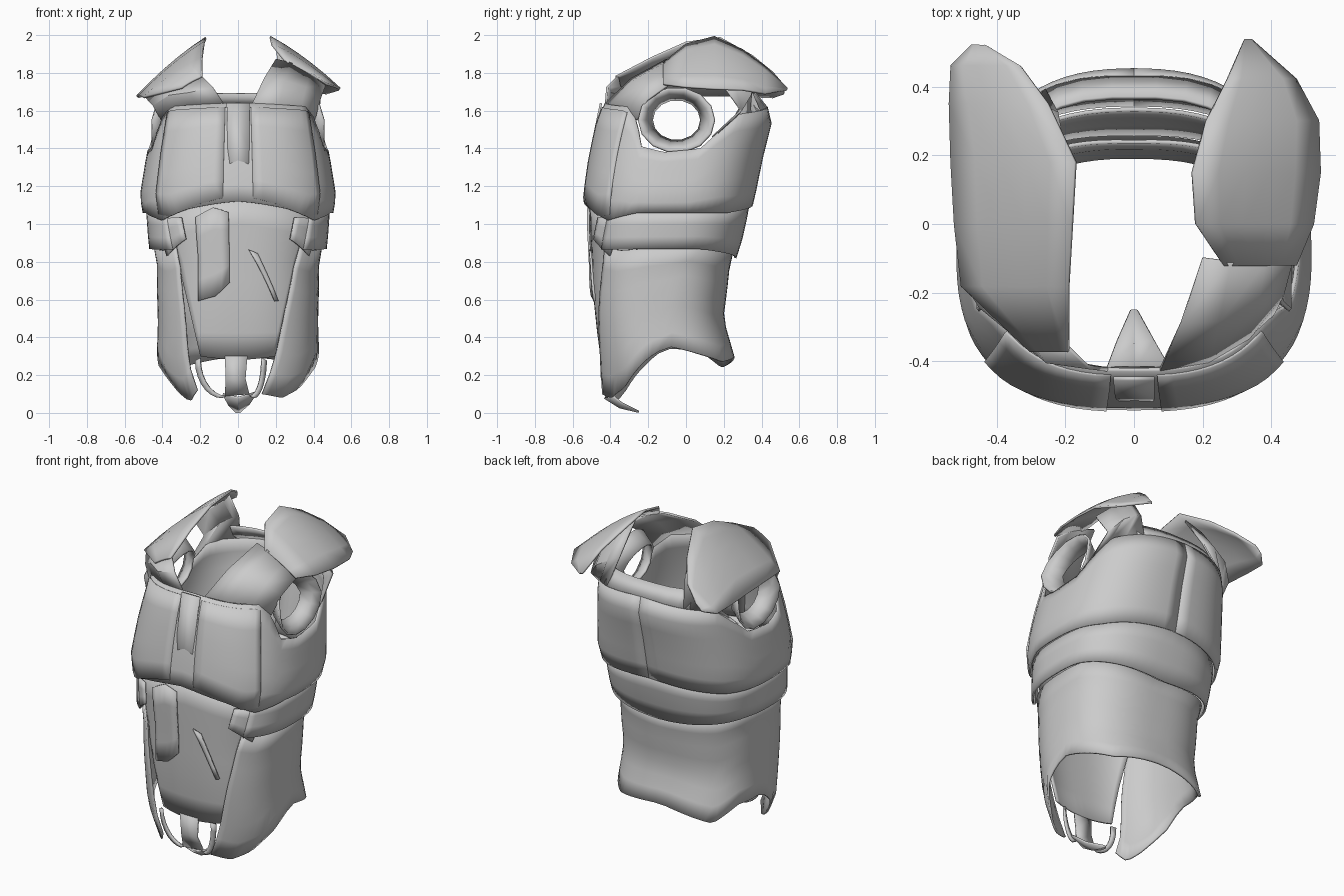
import bpy, math

if "Cube" in bpy.data.objects:
    bpy.data.objects.remove(bpy.data.objects["Cube"])

# z, half width, front y, back y of the torso
PROFILE = [(0.0, .31, -.41, .26), (.1, .35, -.44, .26), (.25, .415, -.46, .255), (.5, .415, -.495, .19),
           (.65, .425, -.505, .215), (.8, .43, -.51, .235), (.95, .465, -.52, .295), (1.15, .505, -.525, .35),
           (1.35, .48, -.50, .395), (1.55, .445, -.46, .45), (1.7, .42, -.40, .40)]


def lerp(a, b, t):
    return a + (b - a) * t


def table(points, key):
    """Piecewise linear lookup."""
    if key <= points[0][0]:
        return points[0][1:]
    for p, q in zip(points, points[1:]):
        if key <= q[0]:
            t = (key - p[0]) / (q[0] - p[0])
            return tuple(lerp(a, b, t) for a, b in zip(p[1:], q[1:]))
    return points[-1][1:]


def spot(angle, z, grow=0.0):
    """Point on the torso; angle 0 is front, 90 is +x, 180 is back."""
    hw, yf, yb = table(PROFILE, z)
    s, c = math.sin(math.radians(angle)), math.cos(math.radians(angle))
    x = math.copysign(abs(s) ** .77, s) * (hw + grow)
    y = (yf + yb) / 2 - math.copysign(abs(c) ** .77, c) * ((yb - yf) / 2 + grow)
    return (x, y, z)


def patch(name, rows, thick=.012, wrap=False):
    """Thin plate from a grid of points."""
    n = len(rows[0])
    verts = [v for r in rows for v in r]
    faces = [(i * n + j, i * n + (j + 1) % n, (i + 1) * n + (j + 1) % n, (i + 1) * n + j)
             for i in range(len(rows) - 1) for j in range(n if wrap else n - 1)]
    me = bpy.data.meshes.new(name)
    me.from_pydata(verts, [], faces)
    me.validate()
    ob = bpy.data.objects.new(name, me)
    bpy.context.collection.objects.link(ob)
    mod = ob.modifiers.new("thickness", 'SOLIDIFY')
    mod.thickness = thick
    mod.offset = 0
    bpy.ops.object.select_all(action='DESELECT')
    ob.select_set(True)
    bpy.context.view_layer.objects.active = ob
    bpy.ops.object.shade_smooth_by_angle(angle=math.radians(28))
    return ob


def band(name, low, high, bottom, top, grow=(0, 0), n=24, m=5):
    """Plate wrapped on the torso; low/high are angle ranges of its bottom and top edges."""
    rows = []
    for i in range(m + 1):
        v, row = i / m, []
        for j in range(n + 1):
            ab, at = lerp(*low, j / n), lerp(*high, j / n)
            z = lerp(table(bottom, ab)[0], table(top, at)[0], v)
            row.append(spot(lerp(ab, at, v), z, lerp(*grow, v)))
        rows.append(row)
    return patch(name, rows)


def flip(points):
    return [(-x, y, z) for x, y, z in points]


def sym(points):
    """Mirror an angle table from 0..180 to -180..180."""
    return [(-a, z) for a, z in reversed(points) if a] + points


# chest and back shell with arm openings
TOP = [(0, 1.64), (50, 1.62), (62, 1.55), (70, 1.41), (85, 1.38), (100, 1.40), (108, 1.48), (122, 1.58), (180, 1.62)]
CHEST_LOW = [(0, 1.12), (25, 1.08), (50, 1.02), (75, 1.06), (130, 1.06), (180, 1.10)]
band("chest_and_back", (-180, 180), (-180, 180), sym(CHEST_LOW), sym(TOP), (.012, 0), 72, 6)

# raised breast plates beside the sternum strip
for side in (1, -1):
    a = (5 * side, 52 * side)
    band("breast_plate", a, a, sym([(0, 1.15), (20, 1.10), (40, 1.04), (60, 1.06)]),
         sym([(0, 1.62), (50, 1.60), (60, 1.55)]), (.016, .008), 10, 5)

# overlapping waist bands and lower skirt
band("waist_band", (43, 317), (47, 313), [(0, .86), (110, .87), (180, .82), (250, .87), (360, .86)],
     [(0, 1.05), (130, 1.07), (180, 1.12), (230, 1.07), (360, 1.05)], (.018, -.008), 48, 3)
HIP = [(15, .10), (35, .08), (55, .13), (75, .26), (93, .35), (115, .31), (140, .27), (180, .30),
       (222, .24), (245, .33), (268, .34), (288, .22), (305, .11), (318, .06), (330, .12), (340, .25)]
band("hip_skirt", (15, 330), (43, 317), HIP,
     [(0, .93), (60, .86), (110, .88), (180, .83), (250, .88), (300, .86), (360, .93)], (.008, -.008), 60, 7)

# belly plate and its raised details
band("belly", (-24, 24), (-55, 55), [(-24, .30), (0, .28), (24, .30)], [(-55, 1.06), (0, 1.14), (55, 1.06)],
     (-.02, -.02), 16, 6)
band("belly_panel", (-24, -3), (-22, -3), [(-30, .58), (-10, .62), (0, .72)], [(-30, 1.0), (-10, 1.09), (0, 1.05)],
     (0, -.004), 5, 4)
band("belly_strap", (21, 24), (4, 9), [(0, .57), (30, .60)], [(0, .88), (10, .84)], (.004, -.005), 2, 4)
for side in (1, -1):
    band("rib_flap", (30 * side, 52 * side), (33 * side, 62 * side), sym([(0, .80), (30, .92), (60, .80)]),
         sym([(0, 1.04), (60, 1.03)]), (.012, -.005), 6, 3)

# crotch strap, tip and side hoops
patch("crotch_strap", [[(-.07, -.45, .30), (.05, -.45, .30)], [(-.065, -.445, .18), (.04, -.445, .18)],
                       [(-.07, -.42, .09), (.06, -.42, .10)]])
patch("crotch_tip", [[(-.08, -.42, .10), (0, -.43, .08), (.10, -.41, .11)],
                     [(-.05, -.34, .045), (0, -.35, .03), (.06, -.34, .05)],
                     [(-.01, -.25, .006), (0, -.25, .006), (.01, -.25, .006)]])
for w, side in ((.125, 1), (.20, -1)):
    rows = []
    for i in range(8):
        t = math.radians(90 * i / 7)
        x = side * (.06 + (w - .06) * math.cos(t))
        z = .29 - .2 * math.sin(t)
        rows.append([(x, -.44 + .02 * math.sin(t), z), (x + .025 * side, -.42, z - .012)])
    patch("crotch_hoop", rows)

# shoulder plates: y, inner x, inner z, outer x, outer z
RIGHT = [(-.12, .26, 1.85, .47, 1.74), (0, .18, 1.95, .52, 1.725), (.15, .17, 1.99, .54, 1.715),
         (.3, .21, 1.92, .535, 1.71), (.42, .27, 1.83, .47, 1.69), (.535, .32, 1.715, .34, 1.71)]
LEFT = [(-.37, -.19, 1.78, -.30, 1.72), (-.18, -.19, 1.88, -.50, 1.67), (0, -.18, 1.96, -.52, 1.68),
        (.18, -.17, 1.985, -.53, 1.68), (.35, -.25, 1.89, -.535, 1.675), (.46, -.33, 1.80, -.53, 1.67),
        (.52, -.43, 1.73, -.47, 1.69)]
for name, data in (("right_shoulder_plate", RIGHT), ("left_shoulder_plate", LEFT)):
    rows = []
    for y, xi, zi, xo, zo in data:
        width = abs(xo - xi)
        rows.append([(lerp(xi, xo, t), y, lerp(zi, zo, t) + .2 * width * t * (1 - t))
                     for t in (0, .2, .4, .6, .8, 1)])
    patch(name, rows)

# front straps running from the chest up to the plates
ANGLES = (6, 24, 45, 62)
start = [spot(a, table(TOP, a)[0]) for a in ANGLES]
ends = {"right": [(.20, -.10, 1.87), (.28, -.11, 1.85), (.38, -.11, 1.79), (.46, -.10, 1.73)],
        "left": [(-.19, -.36, 1.78), (-.29, -.35, 1.73), (-.39, -.24, 1.71), (-.49, -.17, 1.67)]}
for side, end in ends.items():
    low = start if side == "right" else flip(start)
    mid = [tuple(lerp(p, q, .5) + (0, -.025, .015)[k] for k, (p, q) in enumerate(zip(a, b)))
           for a, b in zip(low, end)]
    patch(side + "_front_strap", [low, mid, end])

# rear straps, arm hole collars on both sides
rear = [spot(a, table(TOP, a)[0]) for a in (106, 120, 135, 150)]
rear_end = [(.44, .20, 1.73), (.36, .24, 1.80), (.27, .25, 1.87), (.20, .20, 1.94)]
rear_mid = [(.43, .29, 1.60), (.36, .34, 1.68), (.28, .35, 1.73), (.22, .32, 1.76)]
for turn in (list, flip):
    patch("rear_strap", [turn(rear), turn(rear_mid), turn(rear_end)])
    rings = []
    for x, ry, rz in ((.455, .20, .17), (.415, .17, .14), (.36, .13, .11)):
        rings.append(turn([(x - .10 * max(0, math.sin(t)) * .5, -.05 + ry * math.cos(t), 1.55 + rz * math.sin(t))
                           for t in (math.tau * k / 14 for k in range(14))]))
    patch("arm_hole_collar", rings, wrap=True)

# rear neck collar
collar = [spot(a, table(TOP, min(a, 360 - a))[0]) for a in range(145, 216, 10)]
patch("neck_collar", [collar, [(p[0] * .95, p[1] - .06, 1.69) for p in collar]])

# sternum strip
patch("sternum_strip", [[(-.06, -.45, 1.64), (.06, -.45, 1.64)], [(-.055, -.50, 1.4), (.06, -.50, 1.4)],
                        [(-.02, -.53, 1.15), (.05, -.53, 1.15)]])
